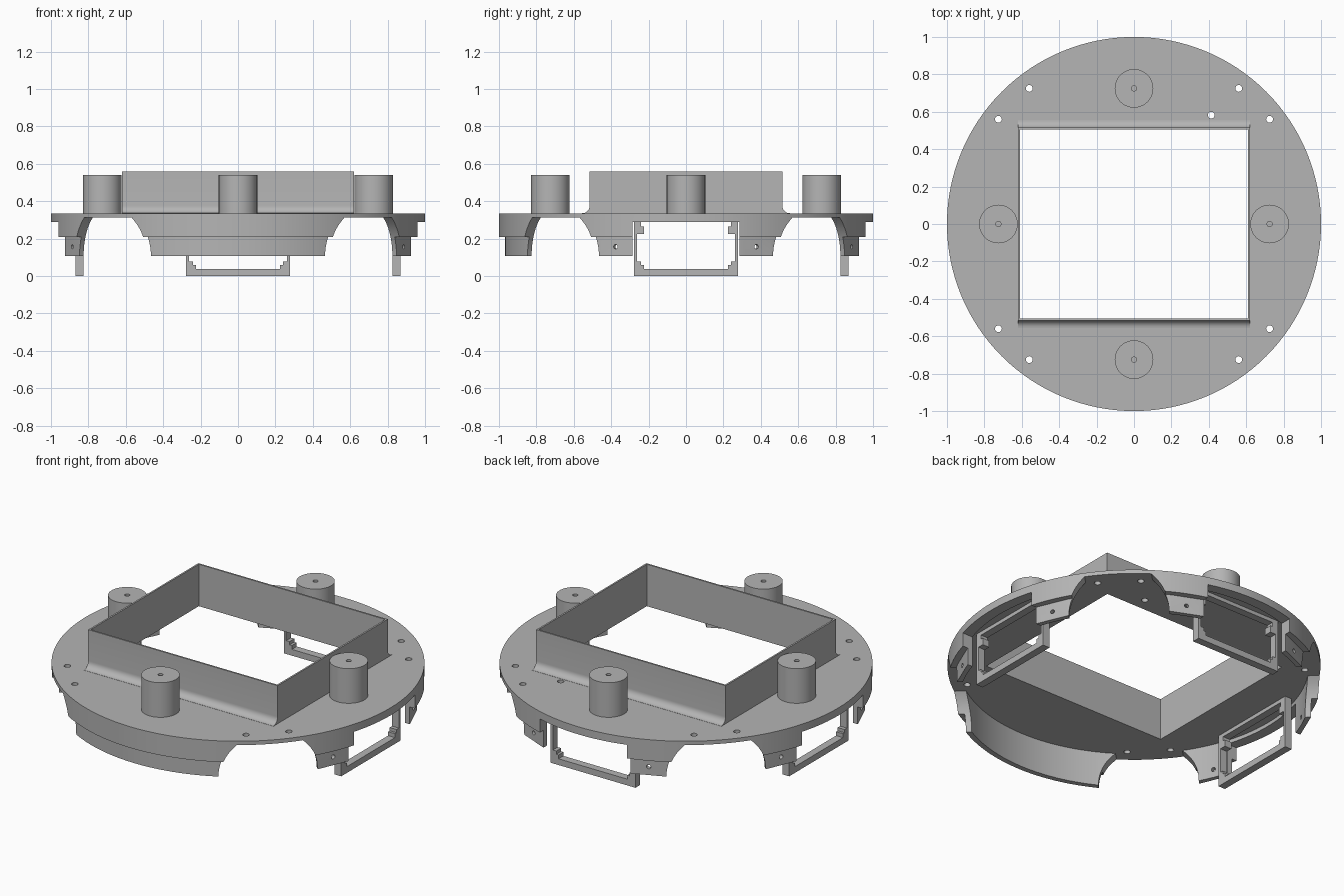
import bpy, bmesh
from math import pi, cos, sin, radians
from mathutils import Matrix, Vector

if "Cube" in bpy.data.objects:
    bpy.data.objects.remove(bpy.data.objects["Cube"])

grey = bpy.data.materials.new("plain grey")
grey.use_nodes = True
GREY = (0.46, 0.46, 0.46, 1)
grey.diffuse_color = GREY
grey.node_tree.nodes["Principled BSDF"].inputs["Base Color"].default_value = GREY


def finish(name, bm, smooth=False):
    bmesh.ops.recalc_face_normals(bm, faces=bm.faces)
    mesh = bpy.data.meshes.new(name)
    bm.to_mesh(mesh)
    bm.free()
    mesh.materials.append(grey)
    ob = bpy.data.objects.new(name, mesh)
    bpy.context.collection.objects.link(ob)
    if smooth:
        shade(ob)
    return ob


def shade(ob):
    bpy.ops.object.select_all(action='DESELECT')
    ob.select_set(True)
    bpy.context.view_layer.objects.active = ob
    bpy.ops.object.shade_smooth_by_angle(angle=radians(30))


def add_box(bm, low, high, turn=0):
    low, high = Vector(low), Vector(high)
    mat = (Matrix.Rotation(turn, 4, 'Z') @ Matrix.Translation((low + high) / 2)
           @ Matrix.Diagonal((*(high - low), 1)))
    bmesh.ops.create_cube(bm, size=1, matrix=mat)


def add_rod(bm, radius, length, mat):
    bmesh.ops.create_cone(bm, cap_ends=True, segments=24, radius1=radius,
                          radius2=radius, depth=length, matrix=mat)


def add_prism(bm, points, x0, x1, turn=0):
    # extrude a (y, z) outline along x, then turn it about z
    rot = Matrix.Rotation(turn, 3, 'Z')
    face = bm.faces.new([bm.verts.new(rot @ Vector((x0, y, z))) for y, z in points])
    out = bmesh.ops.extrude_face_region(bm, geom=[face])
    moved = [v for v in out["geom"] if isinstance(v, bmesh.types.BMVert)]
    bmesh.ops.translate(bm, verts=moved, vec=rot @ Vector((x1 - x0, 0, 0)))


def add_lathe(bm, profile, steps, centre=(0, 0)):
    # spin a closed (radius, z) outline about a vertical axis
    verts = [bm.verts.new((centre[0] + r, centre[1], z)) for r, z in profile]
    edges = [bm.edges.new((verts[i - 1], verts[i])) for i in range(len(verts))]
    bmesh.ops.spin(bm, geom=verts + edges, cent=(*centre, 0), axis=(0, 0, 1),
                   angle=2 * pi, steps=steps, use_merge=True)
    bmesh.ops.remove_doubles(bm, verts=bm.verts, dist=1e-5)


def cut(target, bm):
    cutter = finish("cutter", bm)
    cutter.hide_render = True
    mod = target.modifiers.new("cut", 'BOOLEAN')
    mod.operation, mod.solver, mod.object = 'DIFFERENCE', 'EXACT', cutter
    bpy.context.view_layer.objects.active = target
    bpy.ops.object.modifier_apply(modifier=mod.name)
    bpy.data.objects.remove(cutter)


SIDES = (0, pi / 2, pi)   # left, back and right carry the brackets
TOP, UNDER = 0.335, 0.312

# Round plate with stepped skirt
bm = bmesh.new()
add_lathe(bm, [(0.3, TOP), (1, TOP), (1, 0.21), (0.967, 0.21), (0.967, 0.108),
               (0.937, 0.108), (0.937, UNDER), (0.3, UNDER)], 128)
body = finish("plate_and_skirt", bm)

# Rectangular opening
bm = bmesh.new()
add_box(bm, (-0.615, -0.51, 0), (0.615, 0.51, 1))
cut(body, bm)

# Rounded arches through the skirt at the four diagonals
arch = [(-0.27, 0)]
for i in range(33):
    a = pi - pi * i / 32
    z = 0.11 + 0.27 * sin(a)
    if z < UNDER:
        arch.append((0.27 * cos(a), z))
    elif arch[-1][1] < UNDER:
        arch += [(-0.18, UNDER), (0.18, UNDER)]
arch.append((0.27, 0))
bm = bmesh.new()
for k in range(4):
    add_prism(bm, arch, 0.7, 1.2, pi / 4 + k * pi / 2)
cut(body, bm)

# Bracket windows, and flats beside them
bm = bmesh.new()
for turn in SIDES:
    add_box(bm, (0.8, -0.285, 0), (1.2, 0.285, 0.29), turn)
cut(body, bm)
bm = bmesh.new()
for turn in SIDES:
    for s in (-1, 1):
        add_box(bm, (0.963, -0.14, 0), (1.1, 0.14, 0.21), turn + s * radians(23))
cut(body, bm)

# Screw holes through the flats and the plate
bm = bmesh.new()
for turn in SIDES:
    for s in (-1, 1):
        add_rod(bm, 0.012, 0.2, Matrix.Rotation(turn + s * radians(23), 4, 'Z')
                @ Matrix.Translation((0.95, 0, 0.157)) @ Matrix.Rotation(pi / 2, 4, 'Y'))
spots = [(sx * x, sy * y) for x, y in ((0.56, 0.725), (0.725, 0.56))
         for sx in (-1, 1) for sy in (-1, 1)]
for x, y in spots + [(0.413, 0.582)]:
    add_rod(bm, 0.018, 0.2, Matrix.Translation((x, y, TOP)))
cut(body, bm)
shade(body)

# Thin upright rim round the opening, flared at front and back
flare = [(0.505, UNDER), (0.505, 0.56), (0.515, 0.56)]
for i in range(9):
    a = pi / 2 * i / 8
    flare.append((0.555 - 0.04 * cos(a), 0.376 - 0.04 * sin(a)))
flare += [(0.555, 0.325), (0.515, UNDER)]
bm = bmesh.new()
for turn in (0, pi):
    add_prism(bm, flare, -0.62, 0.62, turn)
    add_box(bm, (0.61, -0.506, UNDER), (0.62, 0.506, 0.56), turn)
finish("opening_rim", bm, True)

# Four posts with a blind centre hole
for name, centre in (("left_post", (0.725, 0)), ("right_post", (-0.725, 0)),
                     ("back_post", (0, 0.725)), ("front_post", (0, -0.725))):
    bm = bmesh.new()
    add_lathe(bm, [(0.014, 0.325), (0.014, 0.54), (0.103, 0.54), (0.103, 0.325)], 48, centre)
    finish(name, bm, True)

# Hanging brackets with corner tabs
for name, turn in zip(("left_bracket", "back_bracket", "right_bracket"), SIDES):
    bm = bmesh.new()
    x0, x1 = 0.825, 0.87
    add_box(bm, (x0, -0.278, 0), (x1, 0.278, 0.037), turn)
    add_box(bm, (x0, -0.278, 0.29), (x1, 0.278, UNDER + 0.005), turn)
    for s in (-1, 1):
        for low, high, z0, z1 in ((0.262, 0.278, 0.03, 0.3), (0.24, 0.265, 0.03, 0.079),
                                  (0.225, 0.245, 0.03, 0.06), (0.24, 0.265, 0.225, 0.3),
                                  (0.225, 0.245, 0.225, 0.265)):
            ys = sorted((s * low, s * high))
            add_box(bm, (x0, ys[0], z0), (x1, ys[1], z1), turn)
    finish(name, bm)
